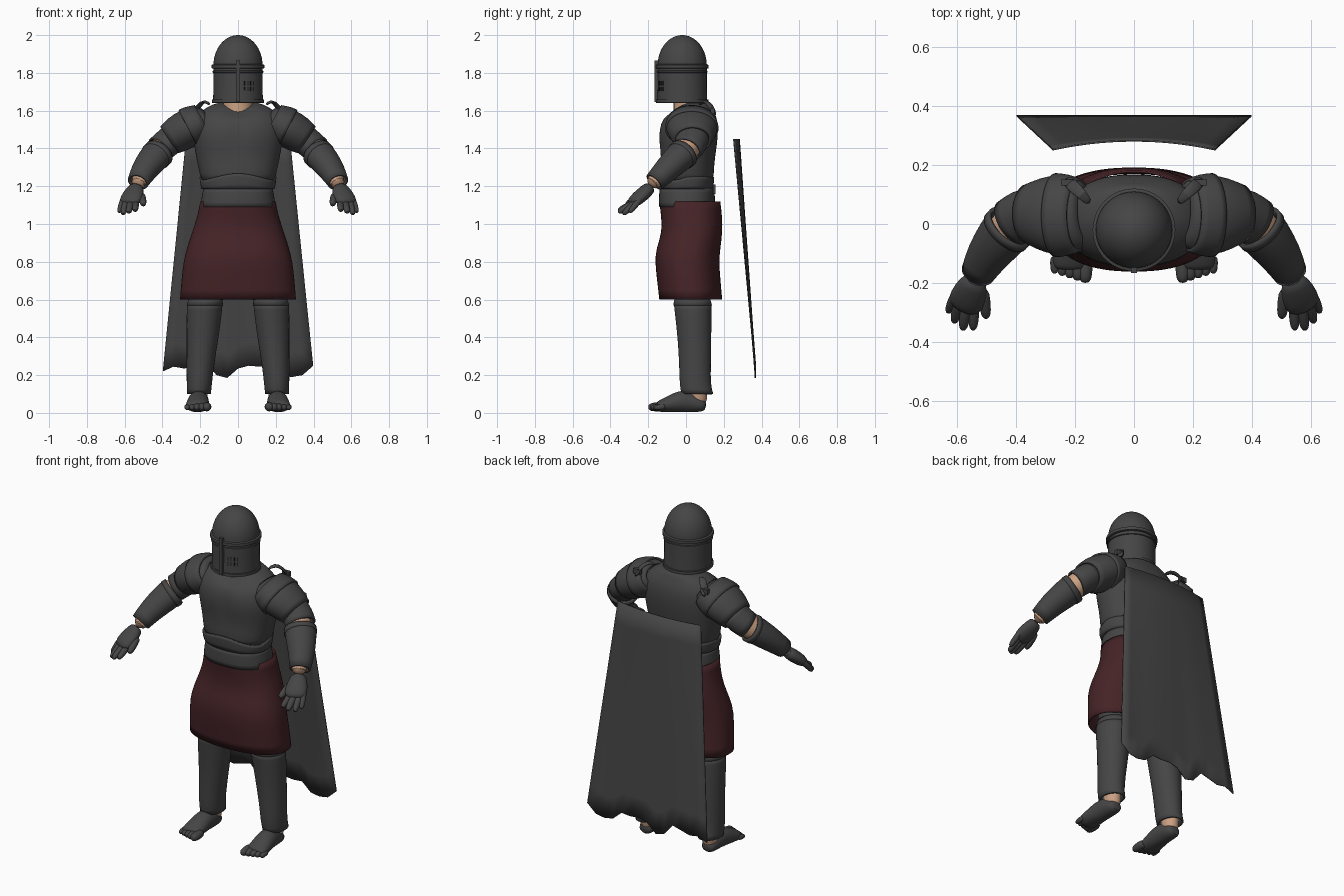
import bpy, bmesh, math
from mathutils import Vector

if "Cube" in bpy.data.objects:
    bpy.data.objects.remove(bpy.data.objects["Cube"])


def material(name, r, g, b):
    m = bpy.data.materials.new(name)
    m.use_nodes = True
    m.diffuse_color = (r, g, b, 1)
    m.node_tree.nodes["Principled BSDF"].inputs["Base Color"].default_value = (r, g, b, 1)
    return m


STEEL = material("dark steel", .06, .06, .06)
CLOTH = material("dark red cloth", .06, .017, .02)
SKIN = material("skin", .6, .36, .23)
BLACK = material("black slits", .015, .015, .015)


def finish(name, bm, mat, mirror=False, smooth=True, subdivide=0, thickness=0, offset=-1):
    """Turn a bmesh into a shaded object with its modifiers."""
    bmesh.ops.recalc_face_normals(bm, faces=bm.faces[:])
    mesh = bpy.data.meshes.new(name)
    bm.to_mesh(mesh)
    bm.free()
    mesh.materials.append(mat)
    ob = bpy.data.objects.new(name, mesh)
    bpy.context.collection.objects.link(ob)
    if smooth:
        bpy.ops.object.select_all(action='DESELECT')
        ob.select_set(True)
        bpy.context.view_layer.objects.active = ob
        bpy.ops.object.shade_smooth_by_angle(angle=math.radians(50))
    if subdivide:
        ob.modifiers.new("Subdivision", 'SUBSURF').levels = subdivide
        ob.modifiers["Subdivision"].render_levels = subdivide
    if thickness:
        solid = ob.modifiers.new("Thickness", 'SOLIDIFY')
        solid.thickness, solid.offset = thickness, offset
    if mirror:
        ob.modifiers.new("Mirror", 'MIRROR')
    return ob


def add_rings(bm, rings, follow, cap, power, n):
    """Loft rings (x, y, z, half width, half depth), level or square to their path."""
    loops = []
    for i, (x, y, z, rx, ry) in enumerate(rings):
        side, up = Vector((1, 0, 0)), Vector((0, 1, 0))
        if follow:
            ahead = Vector(rings[min(i + 1, len(rings) - 1)][:3])
            along = (ahead - Vector(rings[max(i - 1, 0)][:3])).normalized()
            side = along.cross(Vector((0, 0, 1))).normalized()
            up = side.cross(along)
        loop = []
        for k in range(n):
            c, s = math.cos(math.tau * k / n), math.sin(math.tau * k / n)
            c = math.copysign(abs(c) ** (2 / power), c)
            s = math.copysign(abs(s) ** (2 / power), s)
            loop.append(bm.verts.new(Vector((x, y, z)) + side * rx * c + up * ry * s))
        loops.append(loop)
    for a, b in zip(loops, loops[1:]):
        for k in range(n):
            bm.faces.new((a[k], a[(k + 1) % n], b[(k + 1) % n], b[k]))
    if cap:
        bm.faces.new(loops[0])
        bm.faces.new(loops[-1])


def loft(name, rings, mat=STEEL, follow=False, cap=True, power=2, n=24, subdivide=1, **options):
    bm = bmesh.new()
    add_rings(bm, rings, follow, cap, power, n)
    return finish(name, bm, mat, subdivide=subdivide, **options)


def plate(name, rings, **options):
    """Open armour shell with a visible lip."""
    return loft(name, rings, cap=False, thickness=.012, **options)


def digits(name, segments, mirror=True):
    """Round-ended fingers or toes, each from root to tip."""
    bm = bmesh.new()
    for root, tip, r in segments:
        a, b = Vector(root), Vector(tip)
        stops = ((0, .6), (.1, 1), (.55, 1), (.88, .85), (1, .35))
        add_rings(bm, [(*a.lerp(b, t), r * k, r * k) for t, k in stops], True, True, 2, 10)
    finish(name, bm, STEEL, mirror=mirror, subdivide=1)


def box(name, center, size, mat=STEEL, mirror=False):
    bm = bmesh.new()
    bmesh.ops.create_cube(bm, size=1)
    for v in bm.verts:
        v.co = Vector(center) + Vector(a * b for a, b in zip(v.co, size))
    return finish(name, bm, mat, mirror=mirror, smooth=False)


# Helmet: bowl, barrel, bands, nose bar and breathing slits
HY = -.02


def helmet_part(name, profile, cap=True):
    return loft(name, [(0, HY, z, r, r) for z, r in profile], cap=cap, n=48, subdivide=0)


dome = [(1.84 + .16 * math.sin(t), .13 * math.cos(t)) for t in [math.pi * i / 26 for i in range(13)]]
helmet_part("helmet_bowl", dome + [(2, .004)])
helmet_part("helmet_barrel", [(1.65, .132), (1.72, .13), (1.84, .13)])
helmet_part("helmet_brow_band", [(1.822, .13), (1.825, .14), (1.842, .14), (1.846, .13)])
helmet_part("helmet_sight_band", [(1.8, .13), (1.802, .135), (1.81, .135), (1.812, .13)])
helmet_part("helmet_rim", [(1.64, .132), (1.642, .138), (1.658, .138), (1.66, .13)])
box("helmet_nose_bar", (0, HY - .136, 1.755), (.02, .02, .22))
for row in range(2):
    for col in range(4):
        angle = .28 + col * .13
        slit = box("breathing_slit", (0, -.13, 1.715 + row * .03), (.006, .006, .022), BLACK)
        slit.rotation_euler.z = angle
        slit.location.y = HY

# Neck and breastplate
loft("neck", [(0, .02, 1.55, .085, .085), (0, .01, 1.68, .075, .075)], SKIN, subdivide=0)
torso = loft("breastplate", [
    (0, .005, 1.2, .195, .14), (0, .003, 1.26, .2, .143), (0, .005, 1.35, .222, .148),
    (0, .01, 1.43, .235, .156), (0, .012, 1.5, .24, .158), (0, .02, 1.56, .23, .145),
    (0, .03, 1.605, .19, .115), (0, .04, 1.635, .13, .09), (0, .045, 1.645, .095, .08)],
    power=2.3, n=40)
for v in torso.data.vertices:
    if v.co.y < 0:  # chest groove and muscle line
        v.co.y += .014 * math.exp(-(v.co.x / .03) ** 2 - ((v.co.z - 1.47) / .07) ** 2)
        v.co.y += .012 * math.exp(-((v.co.z - 1.35) / .03) ** 2)
        v.co.z -= .03 * math.exp(-(v.co.x / .08) ** 2) * (v.co.z > 1.6)

# Waist plates
waist = plate("waist_plate", [(0, 0, 1.185, .195, .142), (0, 0, 1.22, .203, .15),
                              (0, 0, 1.25, .205, .15)], power=2.3)
for v in waist.data.vertices:
    if v.co.y < 0 and v.co.z > 1.2:
        v.co.z += .02 * math.cos(v.co.x * 14)
plate("belt_plate", [(0, .005, 1.09, .2, .148), (0, .005, 1.14, .195, .15),
                     (0, .005, 1.19, .185, .146)], power=2.3)
loft("hips", [(0, .01, .8, .2, .12), (0, .01, .95, .21, .13), (0, .01, 1.23, .18, .13)])

# Skirt
loft("skirt", [(0, .02, 1.12, .2, .162), (0, .03, 1.04, .215, .162), (0, .034, .96, .243, .16),
               (0, .012, .87, .272, .17), (0, .005, .8, .29, .17), (0, .015, .7, .3, .168),
               (0, .025, .6, .308, .167)], CLOTH, cap=False, power=2.3, n=40, thickness=.008)

# Arms, with skin under the gaps of the plates
arm = dict(follow=True, mirror=True)
loft("arms", [(.2, .03, 1.54, .09, .09), (.35, .035, 1.45, .07, .07), (.42, 0, 1.385, .074, .07),
              (.49, -.1, 1.29, .058, .056), (.54, -.2, 1.195, .042, .04)], SKIN, **arm)
plate("shoulder_plates", [(.16, .035, 1.56, .095, .06), (.2, .032, 1.535, .135, .096),
                          (.26, .03, 1.51, .14, .105), (.32, .035, 1.475, .122, .1),
                          (.365, .035, 1.445, .1, .086)], **arm)
plate("shoulder_collars", [(.185, .03, 1.55, .125, .092), (.23, .03, 1.525, .142, .109),
                           (.265, .03, 1.507, .144, .11)], **arm)
plate("upper_arm_plates", [(.34, .035, 1.46, .09, .078), (.38, .028, 1.425, .09, .078),
                           (.415, .005, 1.395, .085, .075)], **arm)
plate("forearm_plates", [(.42, -.008, 1.378, .088, .078), (.45, -.045, 1.345, .086, .077),
                         (.5, -.11, 1.28, .072, .066), (.53, -.168, 1.222, .058, .054)], **arm)
plate("elbow_rims", [(.42, -.01, 1.375, .091, .081), (.436, -.028, 1.36, .091, .081)], **arm)

# Gauntlets
loft("palms", [(.535, -.185, 1.2, .035, .03), (.545, -.205, 1.18, .05, .036),
               (.562, -.25, 1.14, .064, .036), (.575, -.28, 1.115, .058, .03),
               (.58, -.29, 1.105, .03, .016)], **arm)
digits("fingers", [
    ((.54, -.26, 1.12), (.545, -.36, 1.07), .019), ((.565, -.262, 1.12), (.58, -.36, 1.06), .02),
    ((.59, -.255, 1.125), (.61, -.335, 1.05), .019), ((.607, -.24, 1.135), (.63, -.3, 1.06), .017),
    ((.51, -.225, 1.155), (.5, -.32, 1.1), .021)])

# Straps hanging from the shoulders
loft("shoulder_straps", [(.15, .07, 1.63, .012, .005), (.175, .1, 1.655, .018, .008),
                         (.21, .13, 1.63, .022, .008), (.23, .155, 1.57, .018, .007)], **arm)
box("strap_buckles", (.225, .14, 1.6), (.045, .02, .03), mirror=True)
box("back_belt_tabs", (.08, .15, 1.185), (.05, .012, .05), mirror=True)

# Legs
loft("thighs", [(.13, .02, .9, .11, .11), (.165, .04, .65, .1, .1), (.18, .04, .5, .08, .08)],
     mirror=True)
plate("greaves", [(.175, .035, .575, .094, .1), (.18, .038, .52, .094, .097),
                  (.187, .045, .4, .085, .09), (.2, .048, .25, .073, .084),
                  (.205, .048, .15, .067, .083), (.207, .06, .1, .064, .085)], mirror=True)
plate("knee_rims", [(.172, .033, .605, .088, .095), (.175, .035, .57, .098, .104)], mirror=True)
loft("ankles", [(.205, .055, .25, .055, .065), (.205, .058, .1, .045, .055),
                (.205, .065, .035, .042, .045)], SKIN, mirror=True)

# Feet and toes
loft("feet", [(.207, .105, .035, .025, .02), (.207, .09, .036, .043, .033),
              (.207, .03, .06, .052, .058), (.21, -.03, .062, .056, .06),
              (.214, -.09, .045, .062, .043), (.216, -.14, .034, .062, .032),
              (.216, -.155, .032, .05, .022)], **arm)
digits("toes", [((.165 + i * .026, -.11, .034), (.165 + i * .026, -.2 + i * .008, .03 - i * .001),
                 .026 - i * .0025) for i in range(5)])

# Cape: a thin sheet, wider and ragged at the hem
HEM = (.22, .245, .235, .25, .265, .2, .185, .235, .25, .245, .25, .2, .19, .2, .25)
bm = bmesh.new()
last, rows = len(HEM) - 1, 10
grid = []
for j in range(rows + 1):
    t = j / rows
    grid.append([])
    for i, hem in enumerate(HEM):
        u = 2 * i / last - 1
        y = .252 + .03 * (1 - u * u) * (1 - t) + .115 * t
        grid[j].append(bm.verts.new((u * (.275 + .123 * t), y, 1.45 + (hem - 1.45) * t)))
for j in range(rows):
    for i in range(last):
        bm.faces.new((grid[j][i], grid[j][i + 1], grid[j + 1][i + 1], grid[j + 1][i]))
finish("cape", bm, STEEL, thickness=.006, offset=0)
